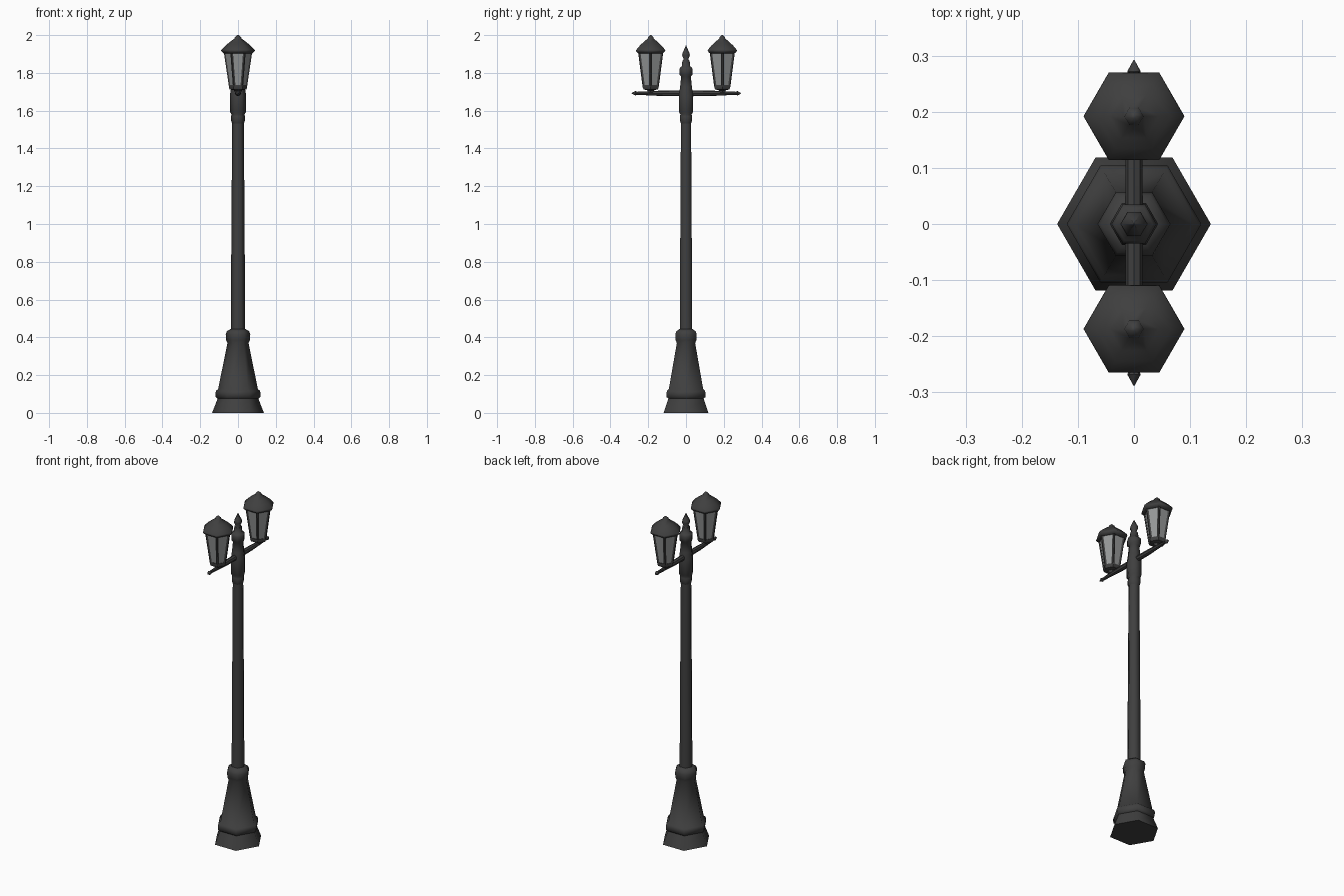
import bpy, bmesh, math
from mathutils import Vector

if "Cube" in bpy.data.objects:
    bpy.data.objects.remove(bpy.data.objects["Cube"])


def material(name, rgb):
    m = bpy.data.materials.new(name)
    m.diffuse_color = (*rgb, 1)
    m.use_nodes = True
    m.node_tree.nodes["Principled BSDF"].inputs["Base Color"].default_value = m.diffuse_color
    return m


IRON = material("dark iron", (0.05, 0.05, 0.05))
GLASS = material("pale grey glass", (0.30, 0.31, 0.31))


def finish(name, bm, mat, angle):
    bmesh.ops.remove_doubles(bm, verts=bm.verts, dist=0.00001)
    bmesh.ops.recalc_face_normals(bm, faces=bm.faces)
    me = bpy.data.meshes.new(name)
    bm.to_mesh(me)
    bm.free()
    ob = bpy.data.objects.new(name, me)
    bpy.context.collection.objects.link(ob)
    me.materials.append(mat)
    bpy.ops.object.select_all(action='DESELECT')
    ob.select_set(True)
    bpy.context.view_layer.objects.active = ob
    bpy.ops.object.shade_smooth_by_angle(angle=math.radians(angle))
    return ob


def lathe(name, profile, mat, sides=6, centre=(0, 0, 0), axis='Z', angle=62):
    """Stack of polygon rings from (radius, height) pairs, with closed ends."""
    bm = bmesh.new()
    rings = []
    for r, h in profile:
        ring = []
        for i in range(sides):
            a = 2 * math.pi * i / sides
            u, v = r * math.cos(a), r * math.sin(a)
            p = (u, v, h) if axis == 'Z' else (u, h, v)
            ring.append(bm.verts.new(Vector(p) + Vector(centre)))
        rings.append(ring)
    for lo, hi in zip(rings, rings[1:]):
        for i in range(sides):
            j = (i + 1) % sides
            bm.faces.new((lo[i], lo[j], hi[j], hi[i]))
    bm.faces.new(rings[0])
    bm.faces.new(rings[-1])
    return finish(name, bm, mat, angle)


# Pedestal, from the flared foot to the ring where the shaft starts
lathe("pedestal", [(0.137, 0), (0.134, 0.008), (0.108, 0.075), (0.118, 0.083),
                   (0.120, 0.105), (0.115, 0.118), (0.105, 0.126), (0.056, 0.37),
                   (0.063, 0.385), (0.065, 0.415), (0.059, 0.432), (0.038, 0.445)], IRON)

# Slim tapering shaft
lathe("shaft", [(0.038, 0.43), (0.036, 0.8), (0.031, 1.545)], IRON)

# Head that holds the cross arm, with its upper ring
lathe("post_head", [(0.030, 1.53), (0.036, 1.545), (0.037, 1.57), (0.034, 1.58),
                    (0.042, 1.592), (0.043, 1.68), (0.036, 1.725), (0.030, 1.78),
                    (0.039, 1.79), (0.040, 1.82), (0.034, 1.83), (0.026, 1.835),
                    (0.022, 1.865)], IRON)

# Pointed finial
lathe("finial", [(0.022, 1.86), (0.014, 1.874), (0.024, 1.893), (0.022, 1.903),
                 (0.001, 1.945)], IRON)

# Cross arm with spiked tips
half = [(0.016, 0.0), (0.015, 0.12), (0.011, 0.2), (0.008, 0.262),
        (0.012, 0.270), (0.001, 0.290)]
arm = [(r, -y) for r, y in reversed(half)] + half[1:]
lathe("cross_arm", arm, IRON, sides=8, centre=(0, 0.002, 1.692), axis='Y', angle=40)


def lantern(side, y):
    c = (0, y, 0)
    # Seat and lower frame
    lathe(side + "_lantern_base", [(0.016, 1.695), (0.022, 1.708), (0.044, 1.713),
                                   (0.049, 1.725), (0.048, 1.735)], IRON, centre=c, angle=30)
    # Tapered panes
    lathe(side + "_lantern_glass", [(0.043, 1.73), (0.070, 1.915)], GLASS,
          centre=c, angle=30)
    # Corner bars following the taper of the panes
    bm = bmesh.new()
    for i in range(6):
        a = math.pi * i / 3
        out = Vector((math.cos(a), math.sin(a), 0))
        across = Vector((-math.sin(a), math.cos(a), 0))
        ends = []
        for r, z in ((0.048, 1.728), (0.076, 1.915)):
            mid = Vector((0, y, z)) + out * r
            ends.append([bm.verts.new(mid + out * d + across * w)
                         for d, w in ((0, -0.003), (0, 0.003), (-0.008, 0.008), (-0.008, -0.008))])
        lo, hi = ends
        for k in range(4):
            n = (k + 1) % 4
            bm.faces.new((lo[k], lo[n], hi[n], hi[k]))
        bm.faces.new(lo)
        bm.faces.new(hi)
    finish(side + "_lantern_bars", bm, IRON, 30)
    # Roof with overhanging eave and small knob
    lathe(side + "_lantern_roof", [(0.072, 1.902), (0.078, 1.905), (0.090, 1.916),
                                   (0.088, 1.922), (0.066, 1.945), (0.050, 1.958),
                                   (0.044, 1.963), (0.018, 1.982), (0.017, 1.988),
                                   (0.004, 2.0)], IRON, centre=c)


for side, y in (("front", -0.187), ("back", 0.192)):
    lantern(side, y)
